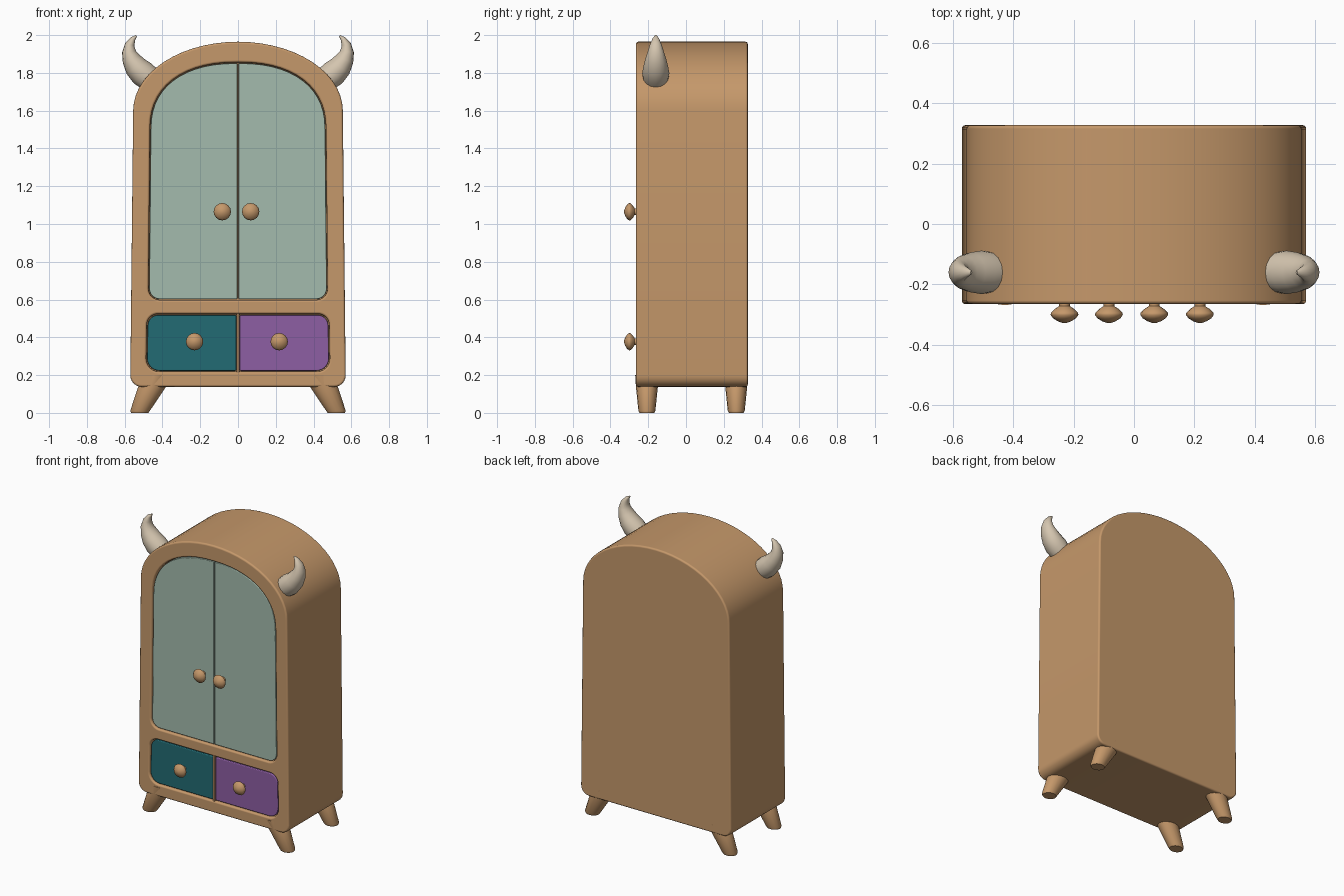
import bpy, bmesh, math
from mathutils import Vector

if "Cube" in bpy.data.objects:
    bpy.data.objects.remove(bpy.data.objects["Cube"])


def material(name, rgb):
    m = bpy.data.materials.new(name)
    m.diffuse_color = (*rgb, 1)
    m.use_nodes = True
    m.node_tree.nodes["Principled BSDF"].inputs["Base Color"].default_value = m.diffuse_color
    return m


WOOD = material("warm wood", (0.56, 0.315, 0.145))
SAGE = material("sage green", (0.37, 0.50, 0.42))
TEAL = material("dark teal", (0.016, 0.145, 0.172))
PURPLE = material("purple", (0.27, 0.113, 0.37))
BONE = material("bone", (0.66, 0.56, 0.43))


def finish(name, bm, mat):
    bmesh.ops.recalc_face_normals(bm, faces=bm.faces)
    me = bpy.data.meshes.new(name)
    bm.to_mesh(me)
    bm.free()
    me.materials.append(mat)
    me.polygons.foreach_set("use_smooth", [True] * len(me.polygons))
    ob = bpy.data.objects.new(name, me)
    bpy.context.collection.objects.link(ob)
    return ob


def half_outline(x0, w0, w1, z0, zs, r, ra, b, n=2.0, steps=14):
    """Right half: flat bottom, rounded corner, side, superelliptic top."""
    pts = [(x0, z0)]
    for i in range(7):
        t = -math.pi / 2 + i * math.pi / 12
        pts.append((w0 - r + r * math.cos(t), z0 + r + r * math.sin(t)))
    cx = w1 - ra
    for i in range(steps + 1):
        t = i * math.pi / 2 / steps
        x = cx + ra * max(math.cos(t), 0) ** (2 / n)
        pts.append((max(x, x0), zs + b * math.sin(t) ** (2 / n)))
    if pts[-1][0] > x0 + 1e-4:
        pts.append((x0, zs + b))
    return pts


def mirror(pts):
    return [(-x, z) for x, z in reversed(pts)]


def whole(half):
    return half + mirror(half)[1:-1]


def prism(name, pts, y0, y1, mat):
    bm = bmesh.new()
    f = bm.faces.new([bm.verts.new((x, y0, z)) for x, z in pts])
    ext = bmesh.ops.extrude_face_region(bm, geom=[f])
    bmesh.ops.translate(bm, vec=(0, y1 - y0, 0),
                        verts=[v for v in ext["geom"] if isinstance(v, bmesh.types.BMVert)])
    bmesh.ops.remove_doubles(bm, verts=bm.verts, dist=0.0005)
    return finish(name, bm, mat)


def bevel(ob, width, segments=3):
    m = ob.modifiers.new("rounded edges", "BEVEL")
    m.width, m.segments = width, segments
    m.limit_method, m.angle_limit = "ANGLE", math.radians(35)
    m.use_clamp_overlap = False
    m.harden_normals = True


def loft(name, rings, mat, sides=16, angle=50):
    """rings: (centre, u vector, v vector); ends are capped."""
    bm = bmesh.new()
    loops = []
    for c, u, v in rings:
        c, u, v = Vector(c), Vector(u), Vector(v)
        loops.append([bm.verts.new(c + u * math.cos(a) + v * math.sin(a))
                      for a in (2 * math.pi * i / sides for i in range(sides))])
    for p, q in zip(loops, loops[1:]):
        for i in range(sides):
            j = (i + 1) % sides
            bm.faces.new((p[i], p[j], q[j], q[i]))
    bm.faces.new(loops[0])
    bm.faces.new(loops[-1])
    ob = finish(name, bm, mat)
    bpy.ops.object.select_all(action="DESELECT")
    ob.select_set(True)
    bpy.context.view_layer.objects.active = ob
    bpy.ops.object.shade_smooth_by_angle(angle=math.radians(angle))
    return ob


# cabinet body with recesses for doors and drawers
body = prism("cabinet_body", whole(half_outline(0, 0.57, 0.555, 0.138, 1.6, 0.06, 0.555, 0.365)),
             -0.265, 0.327, WOOD)
cutters = [
    prism("door_cutter", whole(half_outline(0, 0.474, 0.466, 0.598, 1.5, 0.06, 0.466, 0.356, 2.3)),
          -0.4, -0.225, WOOD),
    prism("drawer_cutter", whole(half_outline(0, 0.486, 0.483, 0.218, 0.464, 0.07, 0.06, 0.06)),
          -0.4, -0.225, WOOD)]
for c in cutters:
    m = body.modifiers.new("recess", "BOOLEAN")
    m.operation, m.object, m.solver = "DIFFERENCE", c, "EXACT"
    c.hide_render = True
bevel(body, 0.012)
deps = bpy.context.evaluated_depsgraph_get()
baked = bpy.data.meshes.new_from_object(body.evaluated_get(deps))
body.modifiers.clear()
body.data = baked
for c in cutters:
    bpy.data.objects.remove(c)

# doors and drawers
door = half_outline(0.003, 0.470, 0.462, 0.602, 1.5, 0.057, 0.459, 0.351, 2.3)
drawer = half_outline(0.009, 0.481, 0.478, 0.223, 0.461, 0.065, 0.057, 0.057)
for side, pts, mat in (("right", door, SAGE), ("left", mirror(door), SAGE)):
    bevel(prism(side + "_door", pts, -0.256, -0.222, mat), 0.005, 2)
for side, pts, mat in (("right", drawer, PURPLE), ("left", mirror(drawer), TEAL)):
    bevel(prism(side + "_drawer", pts, -0.258, -0.222, mat), 0.006, 2)
bevel(prism("drawer_divider", [(-0.007, 0.21), (0.007, 0.21), (0.007, 0.53), (-0.007, 0.53)],
            -0.261, -0.222, WOOD), 0.003, 2)

# turned knobs: (radius, y)
KNOB = [(0.018, -0.25), (0.018, -0.272), (0.032, -0.281), (0.045, -0.294), (0.046, -0.301),
        (0.038, -0.312), (0.022, -0.322), (0.008, -0.327)]
for name, x, z in (("left_door_knob", -0.083, 1.065), ("right_door_knob", 0.067, 1.065),
                   ("left_drawer_knob", -0.23, 0.377), ("right_drawer_knob", 0.218, 0.377)):
    loft(name, [((x, y, z), (r, 0, 0), (0, 0, r)) for r, y in KNOB], WOOD)

# splayed tapered legs and curved horns, mirrored
LEG = [(0.427, 0.20, 0.080, 0.062), (0.455, 0.138, 0.074, 0.058),
       (0.518, 0.012, 0.052, 0.045), (0.520, 0.0, 0.046, 0.039)]
HORN = [(0.465, 1.765, 0.066, 0.066), (0.505, 1.797, 0.070, 0.072), (0.540, 1.832, 0.062, 0.066),
        (0.564, 1.872, 0.050, 0.056), (0.577, 1.912, 0.037, 0.043), (0.573, 1.950, 0.025, 0.031),
        (0.556, 1.980, 0.014, 0.018), (0.538, 1.997, 0.004, 0.006)]
for side, s in (("left", -1), ("right", 1)):
    for end, y in (("front", -0.207), ("back", 0.266)):
        loft(f"{end}_{side}_leg", [((s * x, y, z), (rx, 0, 0), (0, ry, 0)) for x, z, rx, ry in LEG], WOOD)
    rings = []
    for i, (x, z, r, ry) in enumerate(HORN):
        a, b = HORN[max(i - 1, 0)], HORN[min(i + 1, len(HORN) - 1)]
        t = Vector((b[0] - a[0], 0, b[1] - a[1])).normalized()
        rings.append(((s * x, -0.16, z), (s * t.z * r, 0, -t.x * r), (0, ry, 0)))
    loft(side + "_horn", rings, BONE)
